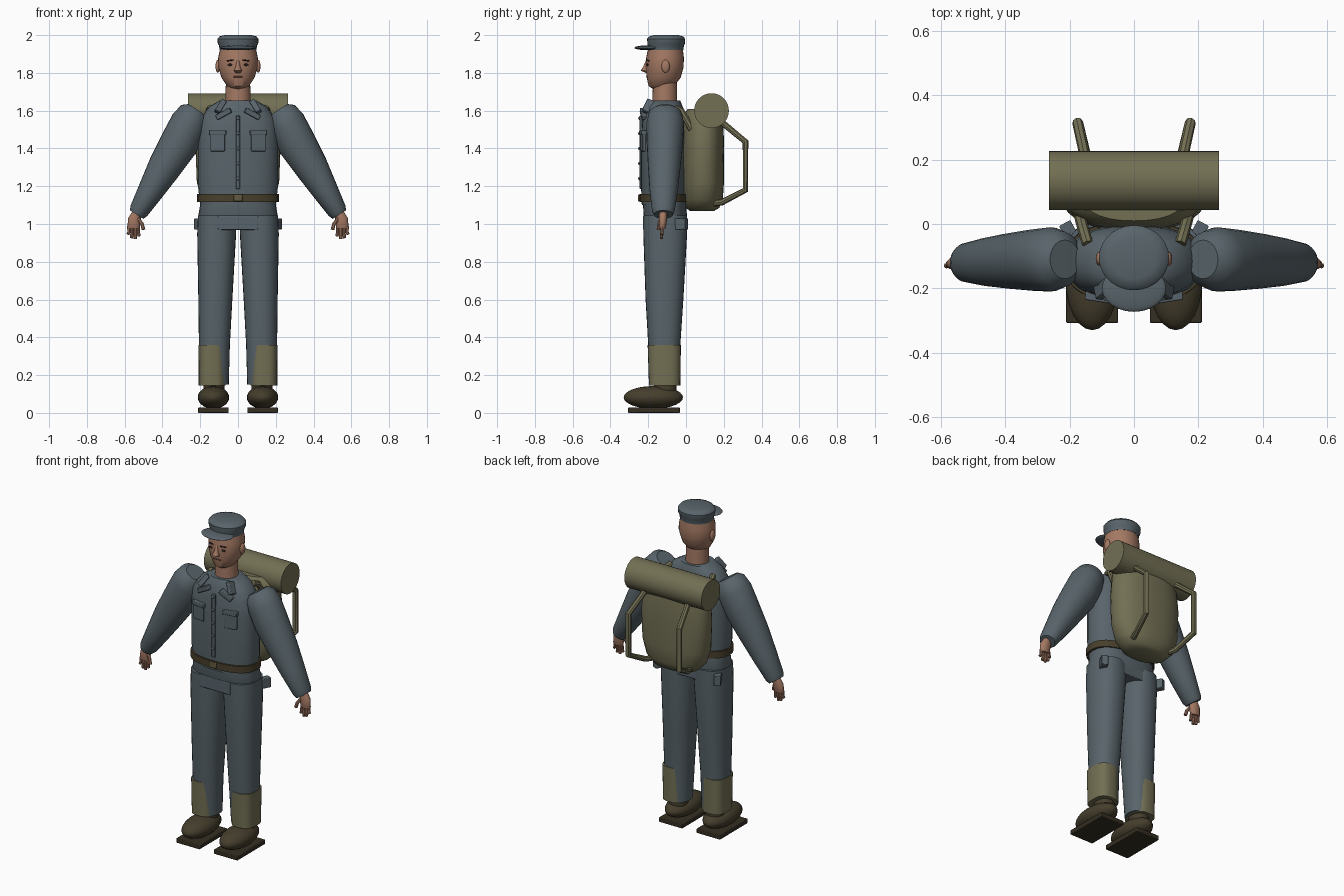
import bpy, bmesh, math
from mathutils import Vector

cube = bpy.data.objects.get("Cube")
if cube:
    bpy.data.objects.remove(cube, do_unlink=True)


def material(name, rgb):
    m = bpy.data.materials.new(name)
    m.use_nodes = True
    m.diffuse_color = (*rgb, 1)
    m.node_tree.nodes["Principled BSDF"].inputs["Base Color"].default_value = (*rgb, 1)
    return m


CLOTH = material("blue grey cloth", (0.098, 0.127, 0.145))
OLIVE = material("olive canvas", (0.17, 0.16, 0.088))
SKIN = material("skin", (0.37, 0.19, 0.125))
BOOT = material("dark brown leather", (0.06, 0.048, 0.026))
SOLE = material("sole rubber", (0.035, 0.028, 0.016))
BELT = material("belt leather", (0.065, 0.05, 0.025))
BRASS = material("dull brass", (0.13, 0.1, 0.05))
DARK = material("dark features", (0.025, 0.018, 0.014))
LIP = material("lip", (0.2, 0.08, 0.06))


def finish(ob, mat, angle=40):
    ob.data.materials.clear()
    ob.data.materials.append(mat)
    bpy.ops.object.select_all(action='DESELECT')
    ob.select_set(True)
    bpy.context.view_layer.objects.active = ob
    bpy.ops.object.shade_smooth_by_angle(angle=math.radians(angle))
    return ob


def mesh_object(name, bm, mat):
    bmesh.ops.recalc_face_normals(bm, faces=bm.faces)
    me = bpy.data.meshes.new(name)
    bm.to_mesh(me)
    bm.free()
    ob = bpy.data.objects.new(name, me)
    bpy.context.collection.objects.link(ob)
    return finish(ob, mat)


def loft(name, mat, sections, side=1, tilt=0, power=2, n=28):
    """Rings (x, y, z, half width, half depth) joined into a closed skin."""
    bm = bmesh.new()
    rings = []
    for x, y, z, rx, ry in sections:
        ring = []
        for i in range(n):
            a = 2 * math.pi * i / n
            c, s = math.cos(a), math.sin(a)
            u = rx * math.copysign(abs(c) ** (2 / power), c)
            v = ry * math.copysign(abs(s) ** (2 / power), s)
            ring.append(bm.verts.new((side * (x + u * math.cos(tilt)), y + v, z + u * math.sin(tilt))))
        rings.append(ring)
    for lo, hi in zip(rings, rings[1:]):
        for i in range(n):
            j = (i + 1) % n
            bm.faces.new((lo[i], lo[j], hi[j], hi[i]))
    bm.faces.new(rings[0])
    bm.faces.new(rings[-1])
    return mesh_object(name, bm, mat)


def ellipsoid(name, mat, loc, radii):
    bm = bmesh.new()
    bmesh.ops.create_uvsphere(bm, u_segments=24, v_segments=14, radius=1)
    bmesh.ops.scale(bm, vec=radii, verts=bm.verts)
    ob = mesh_object(name, bm, mat)
    ob.location = loc
    return ob


def box(name, mat, loc, size, rot=(0, 0, 0), bevel=0.004):
    bm = bmesh.new()
    bmesh.ops.create_cube(bm, size=1)
    bmesh.ops.scale(bm, vec=size, verts=bm.verts)
    ob = mesh_object(name, bm, mat)
    ob.location, ob.rotation_euler = loc, rot
    mod = ob.modifiers.new("soft edges", 'BEVEL')
    mod.width, mod.segments = min(bevel, min(size) * 0.4), 2
    return ob


def tube(name, mat, points, radius, side=1):
    cu = bpy.data.curves.new(name, 'CURVE')
    cu.dimensions, cu.bevel_depth, cu.bevel_resolution, cu.use_fill_caps = '3D', radius, 2, True
    sp = cu.splines.new('POLY')
    sp.points.add(len(points) - 1)
    for p, (x, y, z) in zip(sp.points, points):
        p.co = (side * x, y, z, 1)
    ob = bpy.data.objects.new(name, cu)
    bpy.context.collection.objects.link(ob)
    bpy.ops.object.select_all(action='DESELECT')
    ob.select_set(True)
    bpy.context.view_layer.objects.active = ob
    bpy.ops.object.convert(target='MESH')
    return finish(bpy.context.object, mat)


# Head, face and cap
loft("head", SKIN, [(0, -.135, 1.715, .035, .04), (0, -.13, 1.73, .058, .068), (0, -.118, 1.775, .088, .09),
                    (0, -.113, 1.83, .104, .1), (0, -.111, 1.88, .105, .1), (0, -.108, 1.95, .09, .088)])
loft("neck", SKIN, [(0, -.112, 1.62, .068, .066), (0, -.112, 1.76, .064, .063)])
loft("nose", SKIN, [(0, -.2, 1.80, .016, .012), (0, -.218, 1.812, .021, .022), (0, -.21, 1.83, .013, .018),
                    (0, -.203, 1.87, .007, .008)], n=12)
box("mouth", LIP, (0, -.205, 1.78), (.05, .012, .008))
for s, tag in ((-1, "right"), (1, "left")):
    ellipsoid(tag + "_ear", SKIN, (s * .107, -.108, 1.835), (.012, .022, .034))
    ellipsoid(tag + "_eye", DARK, (s * .04, -.203, 1.843), (.016, .006, .006))
    box(tag + "_brow", DARK, (s * .042, -.203, 1.866), (.038, .008, .007), (0, s * .12, s * .35))
loft("cap", CLOTH, [(0, -.108, 1.92, .098, .094), (0, -.107, 1.945, .1, .096), (0, -.105, 1.955, .107, .099),
                    (0, -.105, 1.98, .109, .101), (0, -.105, 1.993, .098, .09), (0, -.105, 2, .07, .065)])
ellipsoid("cap_brim", CLOTH, (0, -.2, 1.933), (.1, .073, .013))

# Jacket, belt and hips
loft("jacket", CLOTH, [(0, -.12, 1.1, .2, .114), (0, -.12, 1.2, .212, .118), (0, -.12, 1.45, .212, .118),
                       (0, -.118, 1.55, .205, .112), (0, -.115, 1.62, .155, .098), (0, -.113, 1.655, .095, .082)],
     power=2.4)
loft("belt", BELT, [(0, -.12, 1.117, .216, .127), (0, -.12, 1.16, .216, .127)], power=2.4)
box("buckle", BRASS, (0, -.247, 1.138), (.048, .014, .036))
loft("hips", CLOTH, [(0, -.11, .99, .19, .1), (0, -.11, 1.045, .21, .115), (0, -.115, 1.13, .196, .113)], power=2.6)
box("trouser_front", CLOTH, (0, -.115, 1.007), (.214, .225, .075))
box("button_strip", CLOTH, (0, -.238, 1.38), (.022, .014, .39))
for i in range(5):
    ellipsoid("button", CLOTH, (0, -.247, 1.24 + i * .08), (.009, .006, .009))

for s, tag in ((-1, "right"), (1, "left")):
    # Pockets and collar
    box(tag + "_chest_pocket", CLOTH, (s * .107, -.222, 1.43), (.078, .026, .09), (0, 0, s * .15))
    box(tag + "_pocket_flap", CLOTH, (s * .107, -.228, 1.483), (.09, .028, .026), (0, 0, s * .15))
    box(tag + "_hip_pocket", CLOTH, (s * .198, -.03, 1.0), (.04, .075, .06), (0, 0, -s * .5))
    box(tag + "_collar_side", CLOTH, (s * .093, -.2, 1.622), (.03, .04, .075), (-.4, -s * .55, 0))
    box(tag + "_collar_point", CLOTH, (s * .076, -.222, 1.583), (.085, .035, .028), (0, s * .5, s * .15))

    # Sleeve, running down and outwards
    loft(tag + "_sleeve", CLOTH, [(.215, -.11, 1.605, .055, .06), (.23, -.11, 1.585, .083, .088),
                                  (.26, -.11, 1.53, .1, .1), (.31, -.112, 1.43, .103, .096),
                                  (.39, -.115, 1.3, .089, .086), (.46, -.118, 1.18, .07, .075),
                                  (.525, -.12, 1.07, .052, .06), (.537, -.12, 1.05, .042, .05)],
         s, tilt=math.radians(33))

    # Hand with fingers and thumb
    loft(tag + "_palm", SKIN, [(.535, -.12, 1.07, .022, .02), (.548, -.122, 1.03, .034, .022),
                               (.552, -.125, .985, .033, .019), (.552, -.125, .975, .028, .015)], s, n=16)
    for i in range(4):
        x = .527 + i * .017
        tip = (x + (i - 1) * .003, -.13, (.935, .92, .925, .945)[i])
        tube(tag + "_finger", SKIN, [(x, -.125, .99), (x, -.128, .955), tip], .0085, s)
    tube(tag + "_thumb", SKIN, [(.53, -.13, 1.03), (.508, -.142, 1.0), (.5, -.146, .97)], .01, s)

    # Trouser leg, gaiter and boot
    loft(tag + "_trouser_leg", CLOTH, [(.125, -.11, .15, .076, .074), (.125, -.115, .36, .082, .085),
                                       (.12, -.114, .6, .09, .1), (.113, -.11, .95, .103, .116),
                                       (.112, -.11, 1.045, .1, .116)], s, power=2.3)
    loft(tag + "_gaiter", OLIVE, [(.137, -.113, .145, .071, .083), (.138, -.115, .36, .071, .088)], s, power=2.8)
    loft(tag + "_ankle", BOOT, [(.127, -.11, .09, .055, .06), (.127, -.11, .16, .055, .06)], s)
    ellipsoid(tag + "_boot", BOOT, (s * .13, -.173, .082), (.083, .157, .06))
    box(tag + "_sole", SOLE, (s * .13, -.17, .014), (.162, .275, .028))

    # Pack straps
    tube(tag + "_pack_strap", OLIVE, [(.14, .17, 1.55), (.15, .2, 1.53), (.175, .315, 1.435),
                                      (.175, .315, 1.18), (.145, .19, 1.115), (.13, .15, 1.11)], .017, s)
    tube(tag + "_shoulder_strap", OLIVE, [(.17, .03, 1.5), (.155, -.025, 1.6), (.145, -.06, 1.615)], .018, s)

# Backpack and bedroll
loft("backpack", OLIVE, [(0, .085, 1.07, .1, .065), (0, .088, 1.085, .145, .088), (0, .09, 1.13, .19, .105),
                         (0, .09, 1.22, .218, .111), (0, .09, 1.4, .225, .112), (0, .09, 1.53, .213, .108),
                         (0, .09, 1.585, .19, .098), (0, .09, 1.61, .16, .08)], power=2.3)
bm = bmesh.new()
bmesh.ops.create_cone(bm, cap_ends=True, segments=32, radius1=.092, radius2=.092, depth=.53)
roll = mesh_object("bedroll", bm, OLIVE)
roll.location, roll.rotation_euler = (0, .135, 1.6), (0, math.pi / 2, 0)
